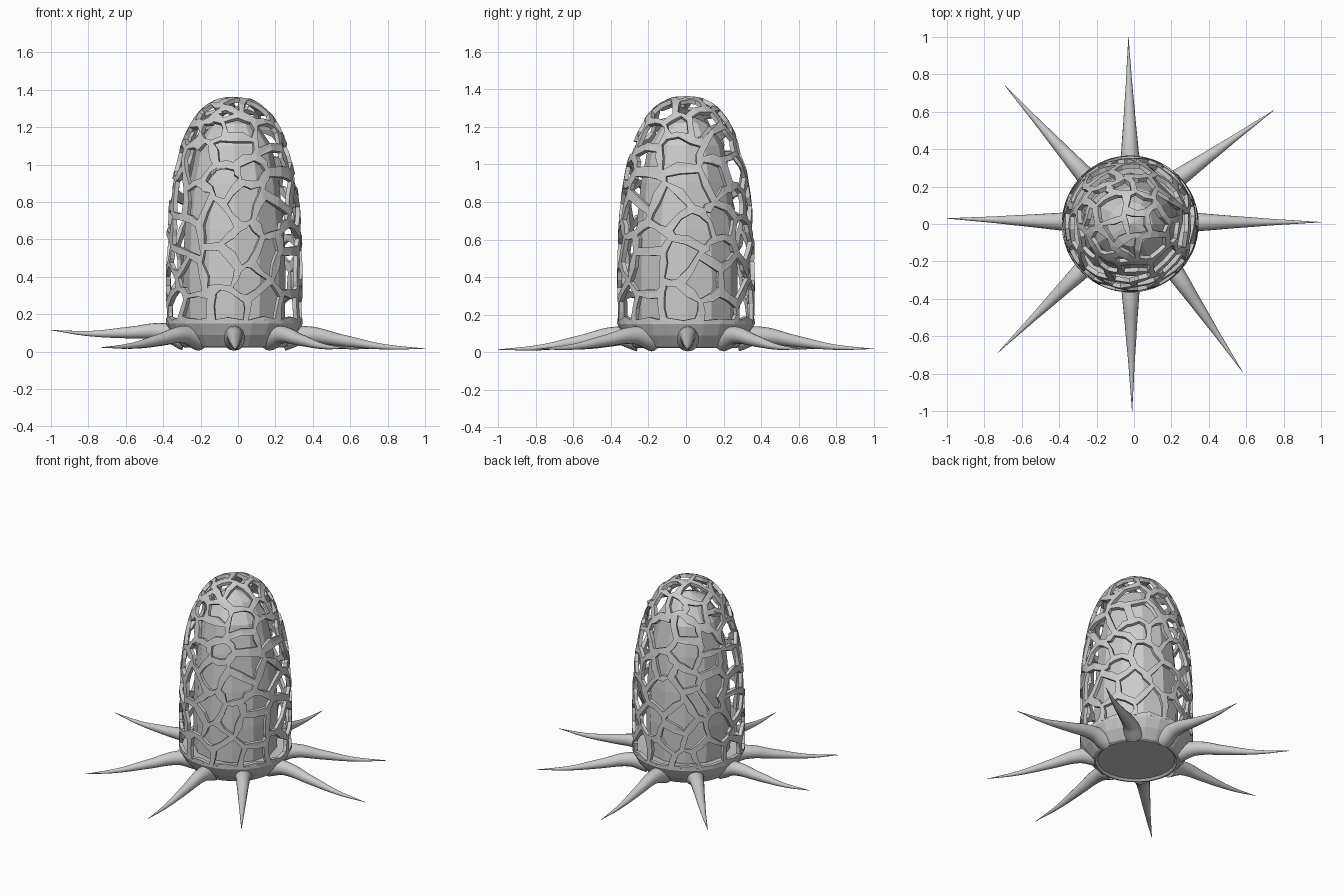
import bpy, bmesh, math, random
from mathutils import Vector
from mathutils.geometry import delaunay_2d_cdt

if "Cube" in bpy.data.objects:
    bpy.data.objects.remove(bpy.data.objects["Cube"])

random.seed(11)
CX = -0.02                              # body axis offset
R, ZB, ZC, H, N = 0.366, 0.16, 0.40, 0.963, 2.5   # shell radius, rim, dome centre, dome height, exponent


def add_object(name, bm):
    me = bpy.data.meshes.new(name)
    bm.to_mesh(me)
    bm.free()
    ob = bpy.data.objects.new(name, me)
    ob.location.x = CX
    bpy.context.collection.objects.link(ob)
    return ob


def lathe(name, profile, sides):
    bm = bmesh.new()
    vs = [bm.verts.new((r, 0, z)) for r, z in profile]
    es = [bm.edges.new(p) for p in zip(vs, vs[1:])]
    bmesh.ops.spin(bm, geom=vs + es, axis=(0, 0, 1), cent=(0, 0, 0),
                   angle=2 * math.pi, steps=sides)
    bmesh.ops.remove_doubles(bm, verts=bm.verts, dist=1e-4)
    bmesh.ops.recalc_face_normals(bm, faces=bm.faces)
    return add_object(name, bm)


def to_shell(p):
    """Project a point onto the cylinder-plus-dome shell surface."""
    r = max(math.hypot(p.x, p.y), 1e-6)
    if p.z <= ZC:
        return Vector((p.x * R / r, p.y * R / r, p.z))
    k = ((r / R) ** N + ((p.z - ZC) / H) ** N) ** (1 / N)
    return Vector((p.x / k, p.y / k, ZC + (p.z - ZC) / k))


def jitter(s):
    return Vector([random.uniform(-s, s) for _ in range(3)])


def circumcentre(a, b, c):
    u, v = b - a, c - a
    w = u.cross(v)
    d = 2 * w.length_squared
    if d < 1e-9:
        return (a + b + c) / 3
    return a + (w.cross(u) * v.length_squared + v.cross(w) * u.length_squared) / d


# shell meridian with its conformal coordinate, used to scatter cell seeds
meridian = [(R, ZB + (ZC - ZB) * i / 100) for i in range(100)]
for i in range(400):
    a = math.pi / 2 * i / 400
    meridian.append((R * math.cos(a) ** (2 / N), ZC + H * math.sin(a) ** (2 / N)))
psi = [0.0]
arc = [0.0]
for (r0, z0), (r1, z1) in zip(meridian, meridian[1:]):
    ds = math.hypot(r1 - r0, z1 - z0)
    psi.append(psi[-1] + 2 * ds / (r0 + r1))
    arc.append(ds * (r0 + r1) / 2)

# evenly spaced random seeds
idx = range(len(meridian))
seeds, flat = [], []
for i in random.choices(idx, weights=arc, k=5000):
    t = random.uniform(0, 2 * math.pi)
    r, z = meridian[i]
    p = Vector((r * math.cos(t), r * math.sin(t), z))
    gap = 0.145 if z < 1.15 else 0.115
    if z > ZB + 0.06 and all((p - q).length > gap for q in seeds):
        seeds.append(p)
        flat.append((t, psi[i]))
real = len(seeds)
for p, (t, s) in list(zip(seeds, flat)):      # mirrored seeds give a straight rim
    if s < 0.9:
        seeds.append(Vector((p.x, p.y, 2 * ZB - p.z)))
        flat.append((t, -s))
plane = [Vector((math.exp(-s) * math.cos(t), math.exp(-s) * math.sin(t))) for t, s in flat]
res = delaunay_2d_cdt(plane, [], [], 0, 1e-7)
tris = [[res[3][v][0] for v in f] for f in res[2]]

# lattice shell: Voronoi cells with the middle of each cell removed
bm = bmesh.new()
cells = {}
for tri in tris:
    if min(tri) >= real:
        continue
    a, b, c = (seeds[i] for i in tri)
    m = (a + b + c) / 3
    cc = circumcentre(a, b, c)
    p = m.lerp(cc, 0.6) if (cc - m).length < 0.12 else m
    p += jitter(0.025)
    p.z = ZB if max(tri) >= real else max(p.z, ZB + 0.03)
    v = bm.verts.new(to_shell(p))
    for i in tri:
        if i < real:
            cells.setdefault(i, []).append(v)
for i, vs in cells.items():
    s = seeds[i]
    n = Vector((s.x, s.y, max(0, s.z - 0.9) * 0.8)).normalized()
    u = n.orthogonal().normalized()
    w = n.cross(u)
    vs.sort(key=lambda v: math.atan2((v.co - s).dot(w), (v.co - s).dot(u)))
    if len(vs) > 2:
        bm.faces.new(vs)
bmesh.ops.remove_doubles(bm, verts=bm.verts, dist=0.035)
inner = list(bm.faces)
bmesh.ops.inset_individual(bm, faces=inner, thickness=0.019, use_even_offset=True)
bmesh.ops.delete(bm, geom=inner, context='FACES_ONLY')
bmesh.ops.delete(bm, geom=[e for e in bm.edges if not e.link_faces], context='EDGES')
long_edges = [e for e in bm.edges if e.calc_length() > 0.05]
bmesh.ops.subdivide_edges(bm, edges=long_edges, cuts=1, use_grid_fill=True)
for v in bm.verts:                            # kinked, uneven struts
    v.co = to_shell(v.co + jitter(0.011) if v.co.z > ZB + 0.01 else v.co)
shell = add_object("lattice_shell", bm)
sol = shell.modifiers.new("thickness", 'SOLIDIFY')
sol.thickness = 0.024
sol.offset = -1

# faceted inner core
lathe("inner_core", [(0.27, 0.14), (0.275, 0.4), (0.265, 0.65), (0.24, 0.9), (0.2, 1.1),
                     (0.12, 1.22), (0, 1.27)], 12)

# base cup with a slightly recessed underside
lathe("base_cup", [(0, 0.035), (0.25, 0.035), (0.265, 0.022), (0.285, 0.03), (0.335, 0.09),
                   (0.366, 0.15), (0.366, 0.165), (0.335, 0.165), (0.26, 0.155), (0, 0.155)], 24)

# eight tapering roots, each aimed at its own tip
tips = [(1.0, 0.01, 0.016), (0.75, 0.61, 0.018), (-0.03, 1.0, 0.018), (-0.69, 0.74, 0.022),
        (-1.0, 0.03, 0.115), (-0.73, -0.69, 0.022), (-0.01, -1.0, 0.014), (0.58, -0.79, 0.018)]
for i, tip in enumerate(tips):
    a = i * math.pi / 4
    start = Vector((CX + 0.26 * math.cos(a), 0.26 * math.sin(a) + 0.01, 0))
    end = Vector((tip[0], tip[1], 0))
    lift = tip[2] - 0.016
    cu = bpy.data.curves.new(f"root_{i + 1}", 'CURVE')
    cu.dimensions = '3D'
    cu.bevel_depth = 1.0
    cu.bevel_resolution = 6
    cu.resolution_u = 6
    sp = cu.splines.new('BEZIER')
    path = [(0, 0.068, 0.064), (0.16, 0.09, 0.047), (0.42, 0.06, 0.031),
            (0.7, 0.027, 0.015), (1, 0.016, 0.001)]
    sp.bezier_points.add(len(path) - 1)
    for bp, (f, z, rad) in zip(sp.bezier_points, path):
        co = start.lerp(end, f)
        bp.co = (co.x, co.y, z + lift * f)
        bp.radius = rad
        bp.handle_left_type = bp.handle_right_type = 'AUTO'
    ob = bpy.data.objects.new(cu.name, cu)
    bpy.context.collection.objects.link(ob)
    bpy.ops.object.select_all(action='DESELECT')
    ob.select_set(True)
    bpy.context.view_layer.objects.active = ob
    bpy.ops.object.convert(target='MESH')
    bpy.ops.object.shade_smooth_by_angle(angle=math.radians(40))
